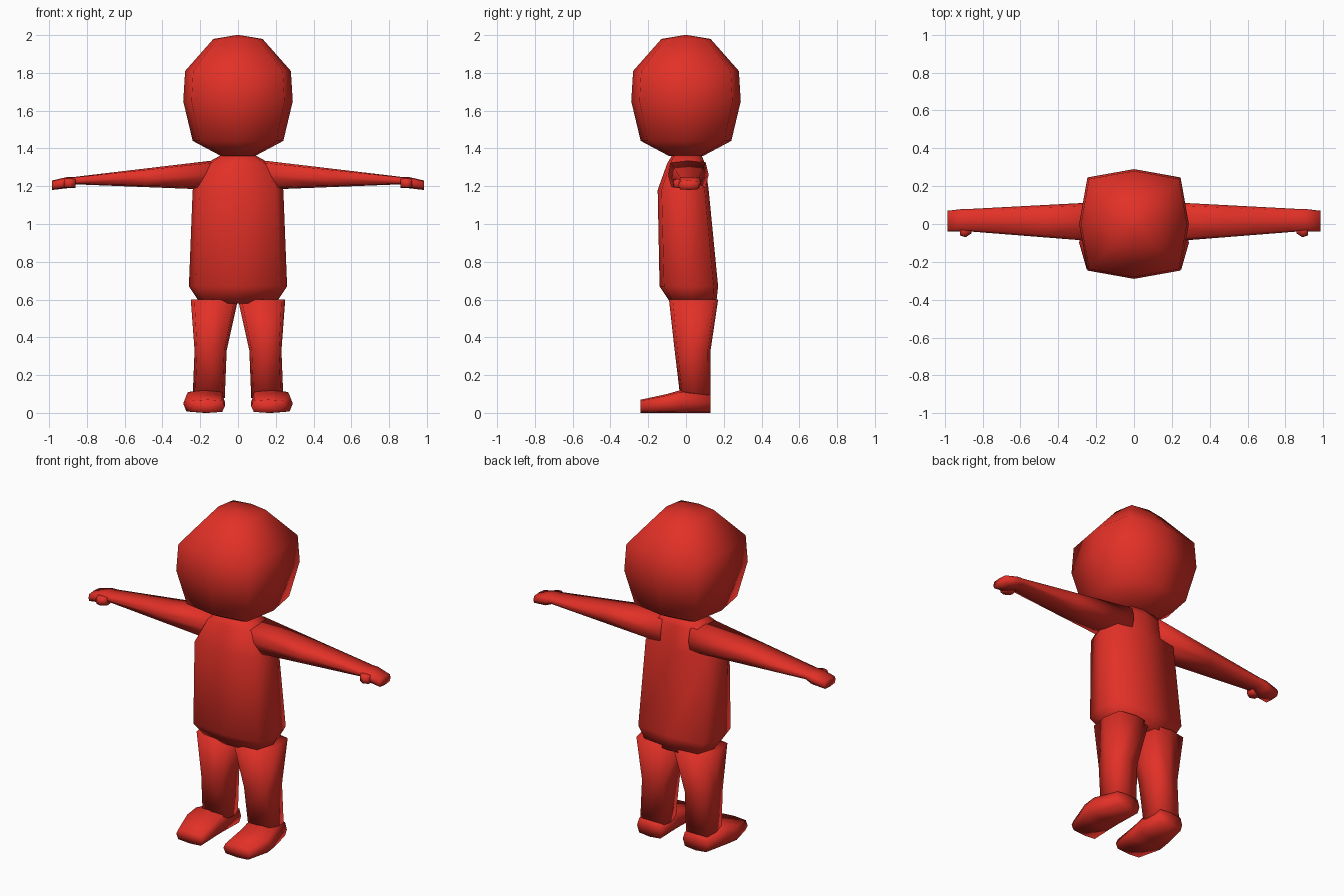
import bpy
import bmesh
from math import cos, sin, tau
from mathutils import Vector

cube = bpy.data.objects.get("Cube")
if cube:
    bpy.data.objects.remove(cube)

RED = (0.76, 0.03, 0.02, 1)
red = bpy.data.materials.new("red")
red.use_nodes = True
red.diffuse_color = RED
red.node_tree.nodes["Principled BSDF"].inputs["Base Color"].default_value = RED

SIDES = 8
CORNER = 1.2  # pushes every other ring point out, for a rounded square

# Order of the ring coordinates for each loft direction
PLACE = {
    "x": lambda along, u, v: Vector((along, u, v)),
    "y": lambda along, u, v: Vector((u, along, v)),
    "z": lambda along, u, v: Vector((u, v, along)),
}


def rounded_square():
    """Yield the points of the cross-section shared by all parts."""
    for step in range(SIDES):
        angle = tau * step / SIDES
        reach = CORNER if step % 2 else 1
        yield reach * cos(angle), reach * sin(angle)


def loft(name, axis, sections, side=1):
    """Skin rings given as (position, u low, u high, v low, v high)."""
    bm = bmesh.new()
    rings = []
    for along, u_low, u_high, v_low, v_high in sections:
        ring = []
        for a, b in rounded_square():
            u = (u_low + u_high + a * (u_high - u_low)) / 2
            v = (v_low + v_high + b * (v_high - v_low)) / 2
            point = PLACE[axis](along, u, v)
            point.x *= side
            ring.append(bm.verts.new(point))
        rings.append(ring)
    for low, high in zip(rings, rings[1:]):
        for i in range(SIDES):
            j = (i + 1) % SIDES
            bm.faces.new((low[i], low[j], high[j], high[i]))
    # Close both ends with a fan
    for ring in (rings[0], rings[-1]):
        bmesh.ops.poke(bm, faces=[bm.faces.new(ring)])
    bmesh.ops.recalc_face_normals(bm, faces=bm.faces)
    for face in bm.faces:
        face.smooth = True
    mesh = bpy.data.meshes.new(name)
    bm.to_mesh(mesh)
    bm.free()
    mesh.materials.append(red)
    part = bpy.data.objects.new(name, mesh)
    bpy.context.collection.objects.link(part)


# Head: faceted ball, cut in sharply under the jaw
head_profile = [(1.36, 0.09), (1.44, 0.24), (1.65, 0.29),
                (1.81, 0.28), (1.98, 0.13), (2, 0.01)]
loft("head", "z", [(z, -r, r, -r, r) for z, r in head_profile])

# Torso: belly fold, hips, chest, shoulders and neck as half width, front, back
torso_profile = [
    (0.58, 0.2, -0.08, 0.16),
    (0.67, 0.26, -0.14, 0.17),
    (1.18, 0.24, -0.15, 0.12),
    (1.32, 0.17, -0.1, 0.1),
    (1.37, 0.08, -0.07, 0.08),
]
loft("torso", "z", [(z, -half, half, front, back)
                    for z, half, front, back in torso_profile])

# Arm tapers straight from the shoulder to the wrist, then a flat hand
shoulder = Vector((0.1, -0.1, 0.12, 1.18, 1.34))
wrist = Vector((0.86, -0.04, 0.08, 1.21, 1.25))
palm = Vector((0.9, -0.04, 0.08, 1.19, 1.25))
fingertips = Vector((0.985, -0.04, 0.07, 1.18, 1.23))
arm = [shoulder, shoulder.lerp(wrist, 0.5), wrist, palm, fingertips]
thumb = [(x, front, 0, 1.19, 1.24)
         for x, front in ((0.86, -0.05), (0.89, -0.07), (0.92, -0.06))]

# Leg from the ankle up into the hip: inner, outer, front, back
inner_ankle = 0.07
leg = [
    (0.08, inner_ankle, 0.24, -0.03, 0.13),
    (0.33, 0.06, 0.23, -0.06, 0.13),
    (0.6, 0, 0.25, -0.09, 0.17),
]

# Foot from heel to toe: flat sole, widest at the ball
foot_profile = [(0.13, 0.24, 0.1), (-0.03, 0.28, 0.12),
                (-0.1, 0.29, 0.1), (-0.24, 0.25, 0.07)]
foot = [(y, inner_ankle, outer, 0, top) for y, outer, top in foot_profile]

limbs = {"arm": ("x", arm), "thumb": ("x", thumb),
         "leg": ("z", leg), "foot": ("y", foot)}
for word, side in (("left", 1), ("right", -1)):
    for limb, (axis, sections) in limbs.items():
        loft(f"{word}_{limb}", axis, sections, side)
